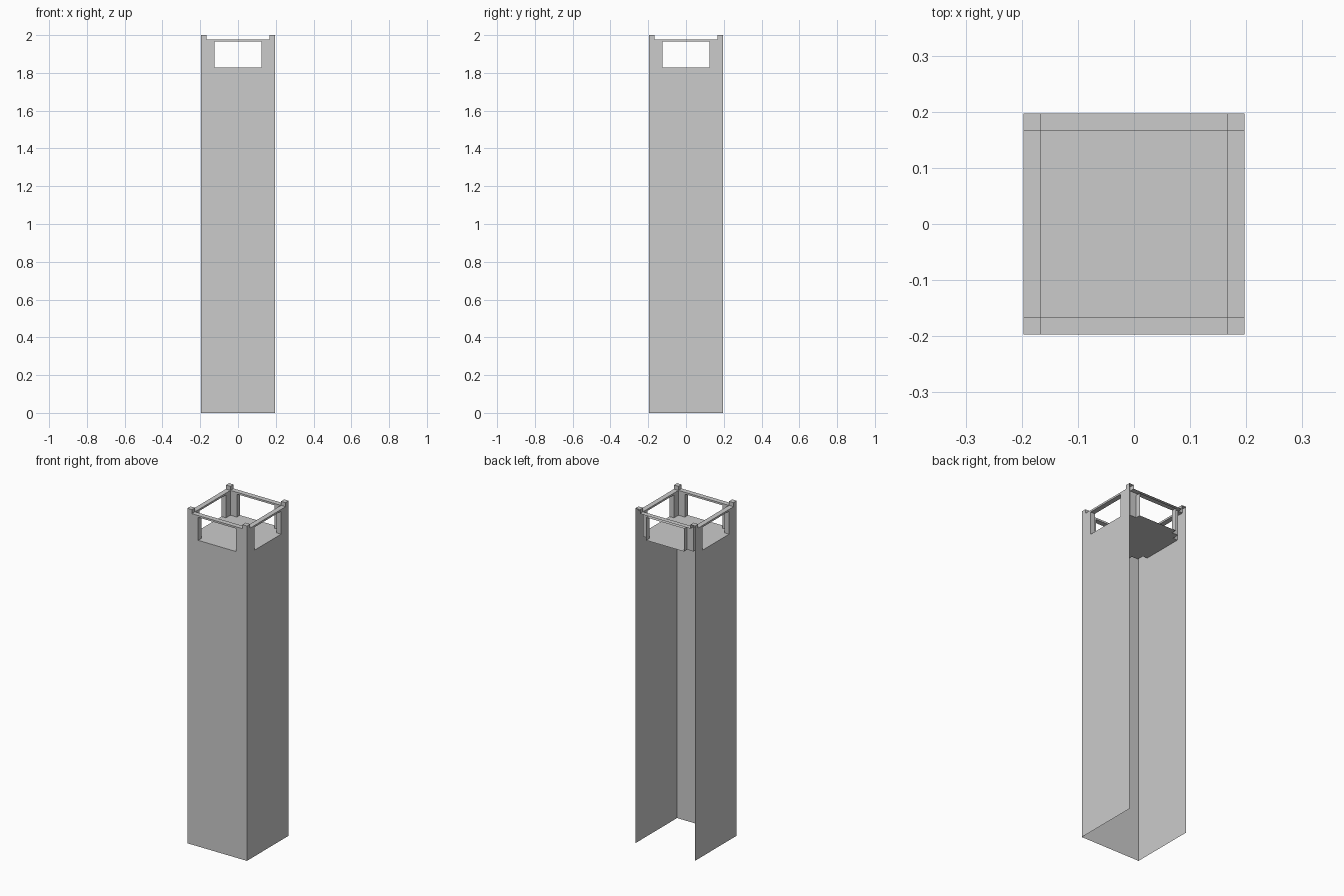
import bpy, bmesh
from math import pi
from mathutils import Matrix, Vector

if "Cube" in bpy.data.objects:
    bpy.data.objects.remove(bpy.data.objects["Cube"])

W, I, A = 0.197, 0.167, 0.125        # outer half, inner half, window half width
SILL, HEAD, RIM, TOP = 1.828, 1.965, 1.976, 2.0


def rect(bm, lo, hi, facing, turn=0):
    """Axis-aligned rectangle between two corners, turned in quarter turns about z."""
    flat = next(i for i in range(3) if abs(facing[i]) > 0.5)
    u, v = [i for i in range(3) if i != flat]
    pts = []
    for a, b in ((0, 0), (1, 0), (1, 1), (0, 1)):
        p = Vector(lo)
        p[u] = (lo, hi)[a][u]
        p[v] = (lo, hi)[b][v]
        pts.append(p)
    normal = (pts[1] - pts[0]).cross(pts[2] - pts[1])
    if normal.dot(Vector(facing)) < 0:
        pts.reverse()
    rot = Matrix.Rotation(turn * pi / 2, 3, 'Z')
    bm.faces.new([bm.verts.new(rot @ p) for p in pts])


def finish(bm, name):
    bmesh.ops.remove_doubles(bm, verts=bm.verts, dist=1e-5)
    mesh = bpy.data.meshes.new(name)
    bm.to_mesh(mesh)
    bm.free()
    bpy.context.collection.objects.link(bpy.data.objects.new(name, mesh))


def holed_wall(bm, y, half, bottom, facing, turn):
    """Wall panel around the window opening."""
    if bottom < SILL:
        rect(bm, (-half, y, bottom), (half, y, SILL), facing, turn)
    for s in (-1, 1):
        rect(bm, (s * A, y, SILL), (s * half, y, HEAD), facing, turn)
    rect(bm, (-half, y, HEAD), (half, y, RIM), facing, turn)


# Outer shell: front, right and left; the back and the bottom are open
bm = bmesh.new()
for turn in (0, 1, 3):
    holed_wall(bm, -W, W, 0, (0, -1, 0), turn)
    for s in (-1, 1):
        rect(bm, (s * I, -W, RIM), (s * W, -W, TOP), (0, -1, 0), turn)
finish(bm, "tower_walls")

# Lookout room: floor, inner walls and window reveals on all four sides
bm = bmesh.new()
rect(bm, (-I, -I, SILL), (I, I, SILL), (0, 0, 1))
for turn in range(4):
    holed_wall(bm, -I, I, SILL, (0, 1, 0), turn)
    rect(bm, (-A, -W, SILL), (A, -I, SILL), (0, 0, 1), turn)
    rect(bm, (-A, -W, HEAD), (A, -I, HEAD), (0, 0, -1), turn)
    for s in (-1, 1):
        rect(bm, (s * A, -W, SILL), (s * A, -I, HEAD), (-s, 0, 0), turn)
finish(bm, "lookout_room")

# Rim with a small raised block at each corner
bm = bmesh.new()
for turn in range(4):
    rect(bm, (-I, -W, RIM), (I, -I, RIM), (0, 0, 1), turn)
    rect(bm, (I, -W, TOP), (W, -I, TOP), (0, 0, 1), turn)
    for s in (-1, 1):
        rect(bm, (s * I, -W, RIM), (s * I, -I, TOP), (-s, 0, 0), turn)
finish(bm, "rim_and_corner_blocks")
